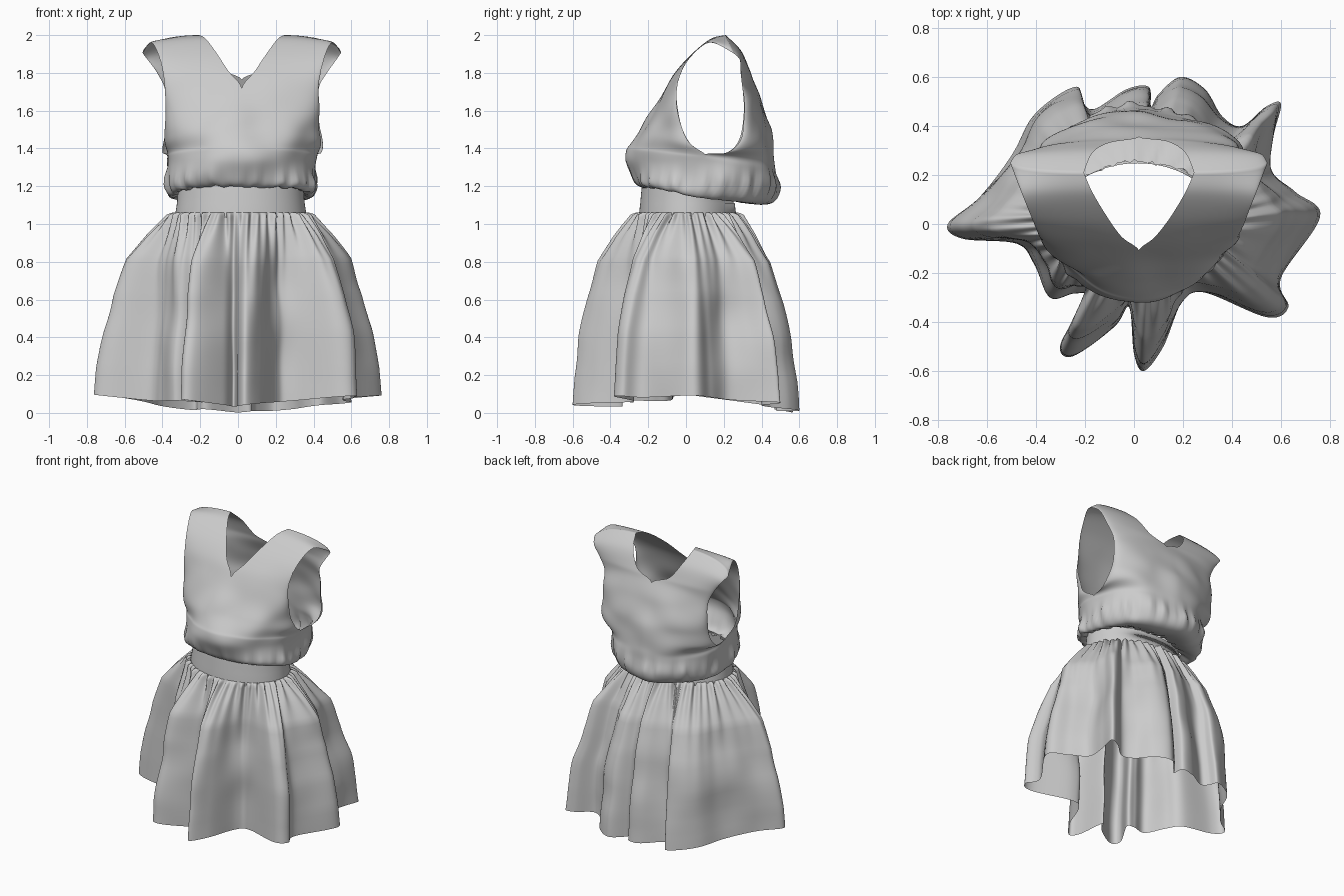
import bpy, bmesh
from math import sin, cos, pi, atan2, exp
from mathutils import Vector, noise

if "Cube" in bpy.data.objects:
    bpy.data.objects.remove(bpy.data.objects["Cube"])


def spline(pts, n, closed=False):
    """Catmull-Rom samples through tuples of any length."""
    k = len(pts)
    get = (lambda i: pts[i % k]) if closed else (lambda i: pts[max(0, min(k - 1, i))])
    out = []
    for i in range(k if closed else k - 1):
        p0, p1, p2, p3 = (get(i + j) for j in (-1, 0, 1, 2))
        for s in range(n):
            t = s / n
            out.append(tuple(b + 0.5 * t * (c - a + t * (2*a - 5*b + 4*c - d + t * (3*(b - c) + d - a)))
                             for a, b, c, d in zip(p0, p1, p2, p3)))
    if not closed:
        out.append(tuple(pts[-1]))
    return out


def lerp_keys(keys, x):
    for (x0, y0), (x1, y1) in zip(keys, keys[1:]):
        if x <= x1:
            return y0 + (y1 - y0) * (x - x0) / (x1 - x0)
    return keys[-1][1]


def add_grid(bm, rows, flip=False, closed=False):
    vs = [[bm.verts.new(p) for p in r] for r in rows]
    n = len(vs[0])
    for a, b in zip(vs, vs[1:]):
        for c in range(n if closed else n - 1):
            d = (c + 1) % n
            f = [a[c], a[d], b[d], b[c]]
            bm.faces.new(f[::-1] if flip else f)


def finish(bm, name):
    me = bpy.data.meshes.new(name)
    bm.to_mesh(me)
    bm.free()
    me.shade_smooth()
    ob = bpy.data.objects.new(name, me)
    bpy.context.collection.objects.link(ob)
    return ob


# Skirt: gathered ellipse at the waist flowing into a folded hem outline
hem = [(.76, .03), (.66, .13), (.56, .22), (.57, .36), (.60, .49), (.54, .48), (.44, .40), (.36, .44),
       (.29, .55), (.19, .60), (.10, .53), (.07, .48), (.06, .56), (-.03, .55), (-.16, .47),
       (-.21, .50), (-.23, .56), (-.32, .52), (-.42, .43), (-.50, .28), (-.63, .11), (-.76, .0),
       (-.70, -.06), (-.48, -.08), (-.41, -.16), (-.34, -.30), (-.24, -.28), (-.19, -.30), (-.30, -.49),
       (-.25, -.54), (-.08, -.42), (-.02, -.34), (.0, -.53), (.04, -.60), (.12, -.50), (.20, -.31),
       (.29, -.28), (.54, -.38), (.63, -.34), (.60, -.22)]
ring = spline(hem, 10, True)
N = len(ring)
ang = []
for x, y in ring:
    a = atan2(y, x)
    while ang and a < ang[-1] - pi:
        a += 2 * pi
    ang.append(a)
dev = [a - 2 * pi * i / N for i, a in enumerate(ang)]
W = 22
waist = [2 * pi * i / N + sum(dev[(i + j) % N] for j in range(-W, W + 1)) / (2 * W + 1) for i in range(N)]
flare = [(0, 0), (.03, .07), (.06, .16), (.12, .31), (.25, .57), (.45, .76), (.65, .89), (.85, .97), (1, 1)]
M = 36
rows = []
for r in range(M + 1):
    s = (r / M) ** 1.35
    f = lerp_keys(flare, s)
    row = []
    for i, (hx, hy) in enumerate(ring):
        a = waist[i]
        # fine gathers fade out below the waist
        g = .016 * min(1, s / .02 + .2) * exp(-s * 6)
        k = g * (sin(46 * a) + .6 * sin(29 * a + 1) + .7)
        x = (.015 + (.345 + k) * cos(a)) * (1 - f) + hx * f + k * cos(a) * f
        y = (.005 + (.255 + k) * sin(a)) * (1 - f) + hy * f + k * sin(a) * f
        zh = .025 + .07 * abs(hx) / .76 + .03 * max(0, -hy) - .05 * max(0, hy) + .005 * sin(5 * a)
        z = 1.06 + (zh - 1.06) * s + .3 * k * (1 - s)
        w = .035 * sin(pi * s) * noise.noise(Vector((x * 4, y * 4, z * 3)))
        row.append((x + w * cos(a), y + w * sin(a), z))
    rows.append(row)
bm = bmesh.new()
add_grid(bm, rows, flip=True, closed=True)
finish(bm, "skirt")

# Waistband
bm = bmesh.new()
rows = []
for z, rx, ry in [(1.03, .347, .257), (1.06, .346, .256), (1.11, .338, .25), (1.16, .334, .246), (1.21, .33, .24)]:
    rows.append([(.015 + rx * cos(2*pi*i/96), .008 + ry * sin(2*pi*i/96), z - .06 * max(0, sin(2*pi*i/96)) * (z > 1.15))
                 for i in range(96)])
add_grid(bm, rows, closed=True)
finish(bm, "waistband")

# Bodice: each row runs from the centre or neck edge (x,y,z) to the side or armhole edge (x,y,z)
seam = [(.325, .02, 1.17), (.37, .04, 1.145), (.395, .06, 1.17), (.40, .09, 1.25), (.40, .10, 1.34), (.40, .10, 1.37)]
tip = [(.225, .21, 2.0, .525, .25, 1.905)]
front_in = [(0, -.225, 1.205), (0, -.26, 1.205), (0, -.29, 1.24), (0, -.31, 1.33), (0, -.305, 1.39), (0, -.29, 1.42)]
front = [a + b for a, b in zip(front_in, seam)] + [
    (0, -.25, 1.49, .405, .02, 1.43), (0, -.19, 1.58, .405, -.03, 1.54), (0, -.11, 1.72, .405, -.05, 1.68),
    (.07, -.05, 1.81, .415, -.03, 1.79), (.13, .03, 1.90, .44, .03, 1.89), (.19, .13, 1.98, .48, .13, 1.96)] + tip
back_in = [(0, .255, 1.15), (0, .38, 1.105), (0, .455, 1.115), (0, .485, 1.18), (0, .48, 1.27), (0, .475, 1.33)]
back = [a + b for a, b in zip(back_in, seam)] + [
    (0, .46, 1.42, .42, .22, 1.38), (0, .435, 1.54, .415, .29, 1.46), (0, .40, 1.65, .40, .305, 1.60),
    (0, .355, 1.765, .405, .30, 1.71), (.12, .335, 1.82, .45, .29, 1.80), (.19, .29, 1.92, .50, .285, 1.87)] + tip

C = 28
bm = bmesh.new()
for keys, is_back in ((front, False), (back, True)):
    prof = spline(keys, 6)
    for side in (1, -1):
        rows = []
        for xi, yi, zi, xo, yo, zo in prof:
            row = []
            for c in range(C + 1):
                t = c / C * pi / 2
                q = 1 - cos(t)
                row.append((.02 + side * (max(0, xi) + (xo - max(0, xi)) * sin(t)),
                            yi + (yo - yi) * q, zi + (zo - zi) * q))
            rows.append(row)
        add_grid(bm, rows, flip=(side < 0) != is_back)
bmesh.ops.remove_doubles(bm, verts=bm.verts, dist=.003)
# blouson puckers near the waist and soft wrinkles above
for v in bm.verts:
    x, y, z = v.co
    a = atan2(y - .08, x - .02)
    low = exp(-((z - 1.20) / .07) ** 2)
    k = .007 * low * (sin(31 * a) + sin(19 * a + 2))
    k += .028 * noise.noise(Vector((x * 5 + 3, y * 5, z * 6))) * max(0, min(1, (1.9 - z) / .4))
    v.co += Vector((cos(a) * k, sin(a) * k, .5 * k * low))
finish(bm, "bodice")
